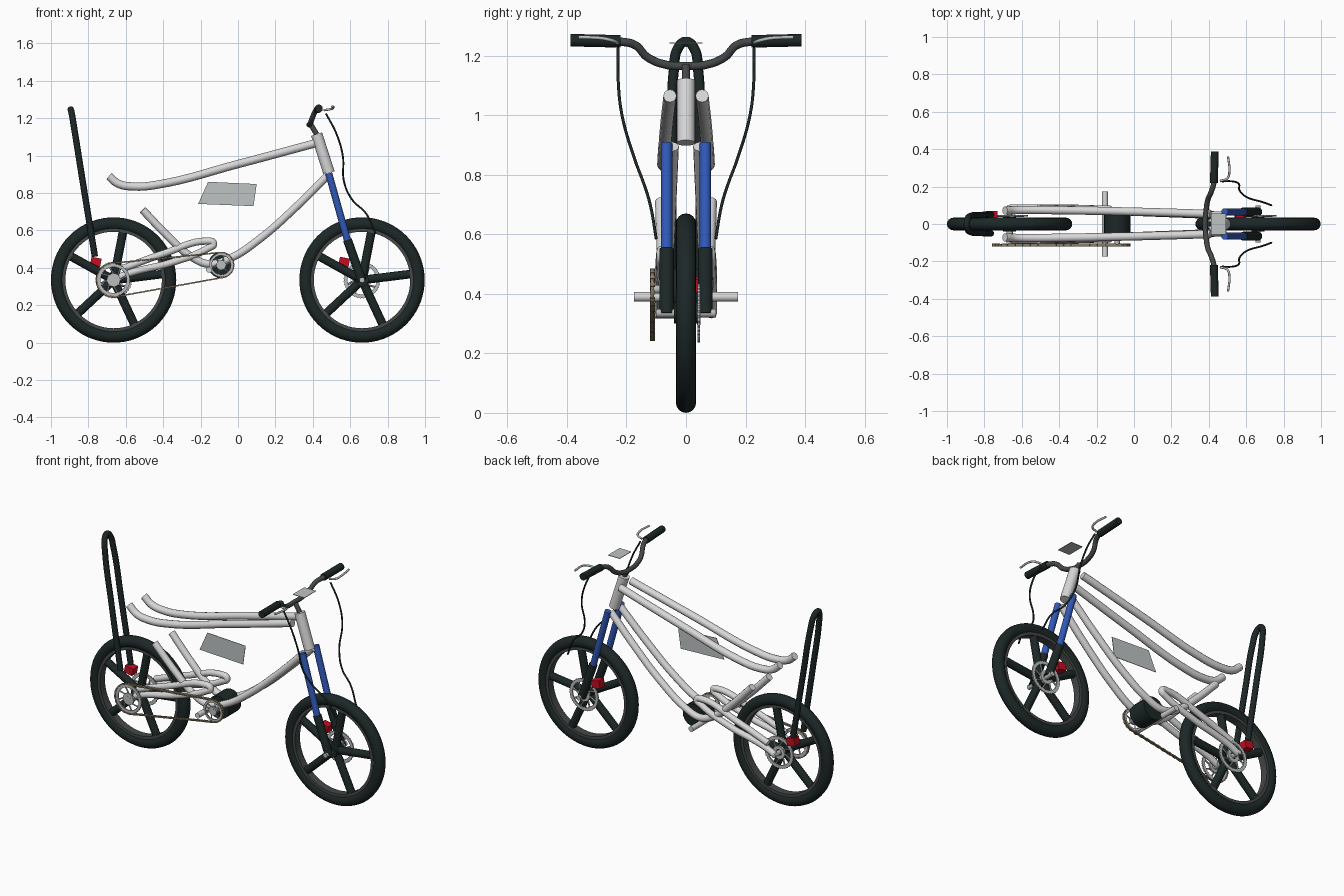
import bpy, bmesh, math
from mathutils import Vector, Matrix

cube = bpy.data.objects.get("Cube")
if cube:
    bpy.data.objects.remove(cube, do_unlink=True)


def material(name, r, g, b):
    m = bpy.data.materials.new(name)
    m.use_nodes = True
    m.diffuse_color = (r, g, b, 1)
    bsdf = next(n for n in m.node_tree.nodes if n.type == 'BSDF_PRINCIPLED')
    bsdf.inputs["Base Color"].default_value = (r, g, b, 1)
    return m


BLACK = material("rubber black", .012, .02, .02)
WHITE = material("frame white", .68, .68, .68)
STEEL = material("steel", .5, .51, .51)
DARK = material("dark grey", .06, .065, .065)
BLUE = material("fork blue", .03, .1, .48)
RED = material("caliper red", .55, .004, .015)
CHAIN = material("chain tan", .25, .2, .13)
PLATE = material("plate grey", .52, .55, .55)


def add(name, bm, mat, smooth=True):
    bmesh.ops.recalc_face_normals(bm, faces=bm.faces)
    me = bpy.data.meshes.new(name)
    bm.to_mesh(me)
    bm.free()
    me.materials.append(mat)
    ob = bpy.data.objects.new(name, me)
    bpy.context.collection.objects.link(ob)
    if smooth:
        bpy.ops.object.select_all(action='DESELECT')
        ob.select_set(True)
        bpy.context.view_layer.objects.active = ob
        bpy.ops.object.shade_smooth_by_angle(angle=math.radians(40))
    return ob


def put_rod(bm, a, b, r, sides=20):
    a, b = Vector(a), Vector(b)
    d = b - a
    mat = Matrix.Translation((a + b) / 2) @ d.to_track_quat('Z', 'Y').to_matrix().to_4x4()
    bmesh.ops.create_cone(bm, cap_ends=True, segments=sides, radius1=r, radius2=r,
                          depth=d.length, matrix=mat)


def rod(name, a, b, r, mat):
    bm = bmesh.new()
    put_rod(bm, a, b, r)
    return add(name, bm, mat)


def put_box(bm, centre, size, turn=0):
    bmesh.ops.create_cube(bm, size=1, matrix=Matrix.Translation(centre)
                          @ Matrix.Rotation(turn, 4, 'Y') @ Matrix.Diagonal((*size, 1)))


def tube(name, points, r, mat):
    # smooth bent tube through the points
    cu = bpy.data.curves.new(name, 'CURVE')
    cu.dimensions = '3D'
    cu.bevel_depth, cu.bevel_resolution = r, 4
    cu.resolution_u, cu.use_fill_caps = 8, True
    sp = cu.splines.new('BEZIER')
    sp.bezier_points.add(len(points) - 1)
    for bp, p in zip(sp.bezier_points, points):
        bp.co = p
        bp.handle_left_type = bp.handle_right_type = 'AUTO'
    ob = bpy.data.objects.new(name, cu)
    bpy.context.collection.objects.link(ob)
    bpy.ops.object.select_all(action='DESELECT')
    ob.select_set(True)
    bpy.context.view_layer.objects.active = ob
    cu.materials.append(mat)
    bpy.ops.object.convert(target='MESH')
    return bpy.context.object


def put_ring(bm, centre, profile, steps=64, teeth=0):
    # revolve a closed (radius, offset) profile about the y direction
    rows = []
    for i in range(steps):
        a = math.tau * i / steps
        k = 1 + teeth * (i % 2)
        rows.append([bm.verts.new((centre[0] + r * k * math.cos(a), centre[1] + o,
                                   centre[2] + r * k * math.sin(a))) for r, o in profile])
    n = len(profile)
    for i, row in enumerate(rows):
        nxt = rows[(i + 1) % steps]
        for j in range(n):
            bm.faces.new((row[j], row[(j + 1) % n], nxt[(j + 1) % n], nxt[j]))


def box_profile(r0, r1, h):
    return [(r0, -h), (r1, -h), (r1, h), (r0, h)]


def polar(c, r, a, y=0):
    return (c[0] + r * math.cos(a), y, c[2] + r * math.sin(a))


def spoked_disc(name, centre, r, arms, teeth, mat):
    # toothed outer ring, hub ring and radiating arms
    bm = bmesh.new()
    put_ring(bm, centre, box_profile(r * .8, r, .004), 72, teeth)
    put_ring(bm, centre, box_profile(r * .2, r * .42, .006), 32)
    for i in range(arms):
        a = math.tau * i / arms
        put_rod(bm, polar(centre, r * .38, a, centre[1]),
                polar(centre, r * .84, a + .3, centre[1]), r * .055, 6)
    return add(name, bm, mat, False)


REAR, FRONT = (-.665, 0, .335), (.663, 0, .335)
SIDES = (("left", 1), ("right", -1))   # the two halves of each pair, by y

# Wheels
for label, c in (("rear", REAR), ("front", FRONT)):
    bm = bmesh.new()
    circle = [(.3 + .035 * math.cos(math.tau * k / 16), .034 * math.sin(math.tau * k / 16))
              for k in range(16)]
    put_ring(bm, c, circle, 72)
    add(label + "_tyre", bm, BLACK)
    bm = bmesh.new()
    put_ring(bm, c, box_profile(.258, .28, .024))
    add(label + "_rim", bm, DARK)
    bm = bmesh.new()
    for i in range(5):
        a = math.radians(7 + 72 * i)
        put_rod(bm, polar(c, .02, a), polar(c, .268, a), .023, 16)
    put_rod(bm, (c[0], -.04, c[2]), (c[0], .04, c[2]), .035)
    add(label + "_spokes", bm, BLACK)
    rod(label + "_axle", (c[0], -.1, c[2]), (c[0], .1, c[2]), .014, STEEL)
    spoked_disc(label + "_brake_disc", (c[0], .043, c[2]), .095, 8, .04, STEEL)
    bm = bmesh.new()
    put_box(bm, (c[0] - .095, .045, .432), (.055, .05, .045), .2)
    add(label + "_caliper", bm, RED, False)

# Frame tubes, mirrored across the middle
for side, s in SIDES:
    tube(side + "_top_tube", [(-.69, s * .072, .89), (-.64, s * .074, .85), (-.56, s * .075, .835),
                              (-.43, s * .074, .845), (0, s * .066, .955),
                              (.41, s * .054, 1.065)], .022, WHITE)
    tube(side + "_down_tube", [(.48, s * .045, .895), (.32, s * .052, .735), (.11, s * .06, .55),
                               (-.04, s * .066, .452), (-.15, s * .07, .42),
                               (-.25, s * .073, .46), (-.37, s * .078, .565),
                               (-.51, s * .083, .71)], .021, WHITE)
    tube(side + "_swingarm", [(-.665, s * .085, .335), (-.6, s * .085, .365),
                              (-.35, s * .085, .43), (-.16, s * .08, .505),
                              (-.13, s * .08, .53), (-.17, s * .08, .543),
                              (-.4, s * .085, .475), (-.62, s * .085, .395)], .019, WHITE)
    # Fork legs
    rod(side + "_fork_upper", (.485, s * .065, .905), (.59, s * .065, .53), .019, BLUE)
    rod(side + "_fork_lower", (.585, s * .065, .55), (.663, s * .065, .33), .024, BLACK)
    # Grips, levers and brake cables
    rod(side + "_grip", (.427, s * .22, 1.248), (.432, s * .388, 1.252), .021, BLACK)
    tube(side + "_lever", [(.46, s * .23, 1.243), (.5, s * .245, 1.25), (.51, s * .28, 1.258),
                           (.503, s * .36, 1.262)], .006, STEEL)
    tube(side + "_brake_cable", [(.47, s * .228, 1.225), (.525, s * .228, 1.12),
                                 (.56, s * .215, 1.0), (.567, s * .175, .86),
                                 (.61, s * .14, .765), (.685, s * .118, .69),
                                 (.735, s * .1, .585)], .005, BLACK)

rod("head_tube", (.42, 0, 1.115), (.487, 0, .907), .031, WHITE)
rod("steerer", (.39, 0, 1.165), (.42, 0, 1.115), .014, DARK)

# Handlebar
half = [(.385, .07, 1.17), (.395, .13, 1.195), (.412, .17, 1.235), (.427, .22, 1.247),
        (.43, .38, 1.25)]
tube("handlebar", [(x, -y, z) for x, y, z in reversed(half)] + [(.38, 0, 1.165)] + half,
     .014, DARK)

# Rear hoop behind the saddle position
hoop = [(-.765, .05, .46), (-.83, .047, .86), (-.878, .04, 1.16), (-.889, .027, 1.225)]
tube("rear_hoop", hoop + [(-.894, 0, 1.247)] + [(x, -y, z) for x, y, z in reversed(hoop)],
     .017, BLACK)

# Motor, crank axle and sprockets
CRANK = (-.09, -.113, .415)
HUB = (-.665, -.113, .335)
rod("motor", (-.09, -.06, .415), (-.09, .06, .415), .07, BLACK)
rod("crank_axle", (-.155, -.174, .39), (-.155, .174, .39), .016, WHITE)
rod("drive_axle", (-.09, -.12, .415), (-.09, 0, .415), .014, STEEL)
rod("hub_axle", (-.665, -.12, .335), (-.665, 0, .335), .018, STEEL)
spoked_disc("rear_sprocket", HUB, .085, 8, .05, STEEL)
spoked_disc("drive_sprocket", CRANK, .062, 6, .06, STEEL)

# Chain: links along the belt path round both sprockets
R1, R2 = .09, .067
dx, dz = CRANK[0] - HUB[0], CRANK[2] - HUB[2]
base = math.atan2(dz, dx)
lean = math.acos((R1 - R2) / math.hypot(dx, dz))
path = []
for c, r, a0, a1 in ((HUB, R1, base + lean, base + math.tau - lean),
                     (CRANK, R2, base - lean, base + lean)):
    path += [Vector(polar(c, r, a0 + (a1 - a0) * i / 16, c[1])) for i in range(17)]
bm = bmesh.new()
for i, p in enumerate(path):
    d = path[(i + 1) % len(path)] - p
    count = max(1, round(d.length / .02))
    for k in range(count):
        put_box(bm, p + d * ((k + .5) / count),
                (d.length / count * .95, .017 if k % 2 or i % 2 else .012, .008),
                -math.atan2(d.z, d.x))
add("chain", bm, CHAIN, False)

# Flat side plate and small plate above the bars
bm = bmesh.new()
corners = [bm.verts.new((x, -.07, z)) for x, z in
           ((-.16, .86), (.1, .848), (.083, .73), (-.213, .742))]
face = bm.faces.new(corners)
back = bmesh.ops.extrude_face_region(bm, geom=[face])
bmesh.ops.translate(bm, vec=(0, .003, 0),
                    verts=[v for v in back["geom"] if isinstance(v, bmesh.types.BMVert)])
add("side_plate", bm, PLATE, False)
bm = bmesh.new()
put_box(bm, (.452, 0, 1.243), (.08, .112, .003))
add("display_plate", bm, PLATE, False)
